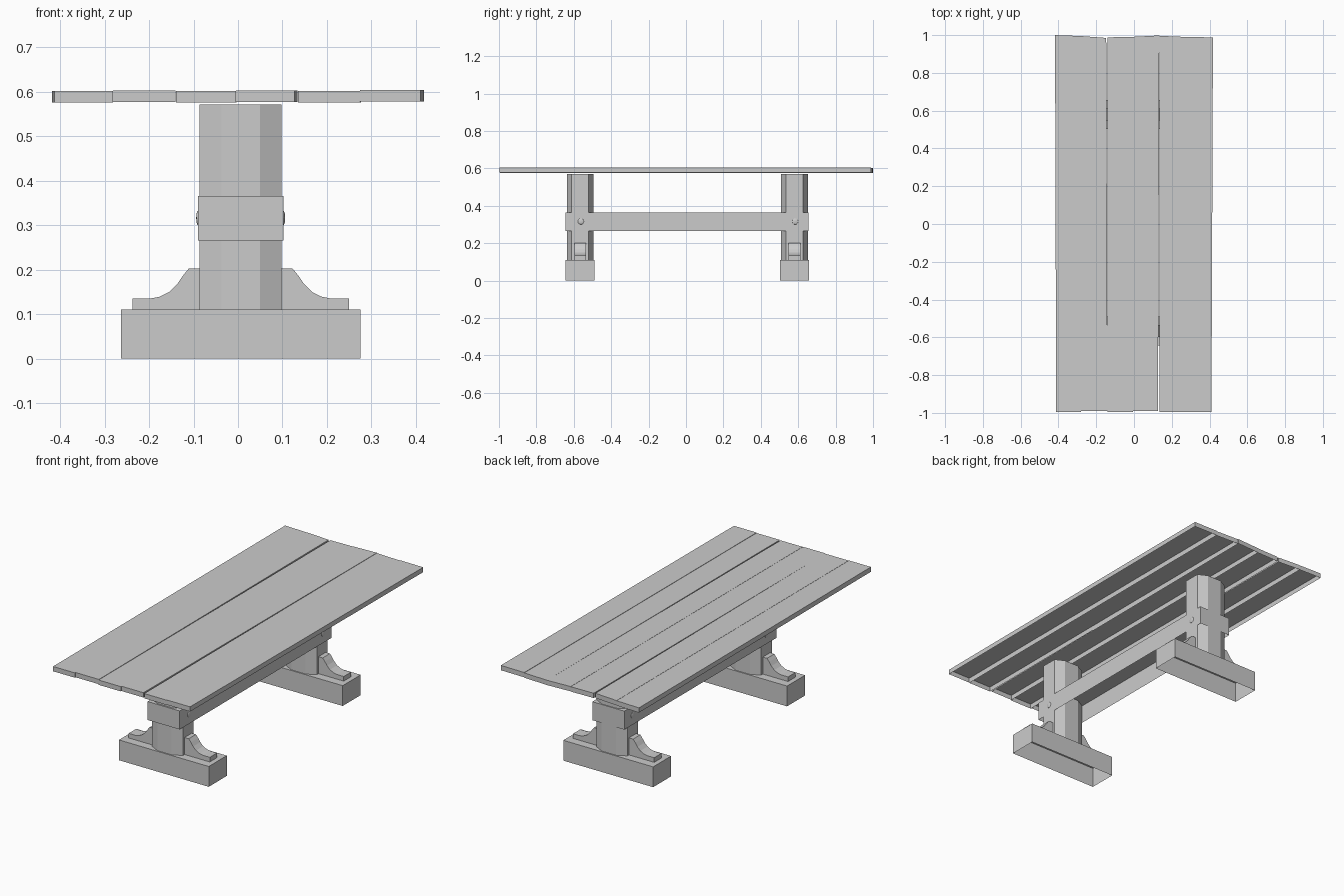
import bpy, bmesh, math
from mathutils import Matrix, Vector

if "Cube" in bpy.data.objects:
    bpy.data.objects.remove(bpy.data.objects["Cube"])

CX = 0.006  # slight sideways offset of the trestle


def make(name, bm):
    bmesh.ops.recalc_face_normals(bm, faces=bm.faces[:])
    me = bpy.data.meshes.new(name)
    bm.to_mesh(me)
    bm.free()
    ob = bpy.data.objects.new(name, me)
    bpy.context.collection.objects.link(ob)
    return ob


def prism(name, pts, vec, start_cap=True, end_cap=True):
    """Extrude an outline along vec; caps are optional."""
    bm = bmesh.new()
    a = [bm.verts.new(p) for p in pts]
    b = [bm.verts.new(Vector(p) + Vector(vec)) for p in pts]
    for i in range(len(a)):
        j = (i + 1) % len(a)
        bm.faces.new((a[i], a[j], b[j], b[i]))
    if end_cap:
        bm.faces.new(b)
    if start_cap:
        bm.faces.new(a[::-1])
    else:  # keep normals outward on the open shell
        pass
    return make(name, bm)


def open_box(name, x0, x1, y0, y1, z0, z1):
    """Box with no underside."""
    pts = [(x0, y0, z0), (x1, y0, z0), (x1, y1, z0), (x0, y1, z0)]
    return prism(name, pts, (0, 0, z1 - z0), start_cap=False)


# Table top: six slightly uneven planks, open underneath
# (left x, right x) at the front and back ends, end y values, height shift
planks = [
    (-0.412, -0.281, -0.418, -0.281, -0.994, 1.000, 0.995, 0.000),
    (-0.281, -0.140, -0.281, -0.147, -0.990, 0.995, 0.985, 0.001),
    (-0.139, -0.005, -0.139, -0.003, -0.995, 0.988, 0.991, 0.000),
    (-0.005, 0.127, -0.003, 0.134, -0.991, 0.991, 0.998, 0.001),
    (0.135, 0.274, 0.135, 0.276, -0.995, 0.996, 0.990, 0.000),
    (0.274, 0.410, 0.276, 0.418, -0.996, 0.990, 0.988, 0.002),
]
for i, (fl, fr, bl, br, fy, ly, ry, dz) in enumerate(planks):
    z = 0.576 + dz
    outline = [(fl, fy, z), (fr, fy, z), (br, ry, z), (bl, ly, z)]
    prism(f"top_plank_{i + 1}", outline, (0, 0, 0.026), start_cap=False)

# Long stretcher that wraps both posts
open_box("stretcher", -0.090, 0.102, -0.645, 0.656, 0.265, 0.365)

# Concave bracket profile, measured outward from the post centre
bracket = [(0.05, 0.11), (0.243, 0.11), (0.243, 0.135), (0.203, 0.135),
           (0.182, 0.139), (0.160, 0.150), (0.143, 0.167), (0.130, 0.186),
           (0.117, 0.202), (0.05, 0.202)]

for label, yc in (("front", -0.566), ("back", 0.580)):
    # Foot block
    open_box(label + "_foot", CX - 0.269, CX + 0.269, yc - 0.077, yc + 0.077, 0, 0.11)
    # Chamfered eight-sided post
    hx, hy, fx, fy = 0.092, 0.071, 0.043, 0.045
    octo = [(fx, -hy), (hx, -fy), (hx, fy), (fx, hy),
            (-fx, hy), (-hx, fy), (-hx, -fy), (-fx, -hy)]
    prism(label + "_post", [(CX + x, yc + y, 0.11) for x, y in octo],
          (0, 0, 0.461), start_cap=False)
    for side, s in (("left", -1), ("right", 1)):
        # Curved bracket beside the post
        prism(f"{label}_{side}_bracket",
              [(CX + s * x, yc - 0.031, z) for x, z in bracket], (0, 0.062, 0))
        # Rounded peg head on the stretcher
        bm = bmesh.new()
        bmesh.ops.create_uvsphere(bm, u_segments=12, v_segments=8, radius=1)
        bmesh.ops.scale(bm, vec=(0.004, 0.016, 0.016), verts=bm.verts)
        bmesh.ops.translate(bm, vec=(CX + s * 0.096, yc + 0.004, 0.316), verts=bm.verts)
        make(f"{label}_{side}_peg", bm)
